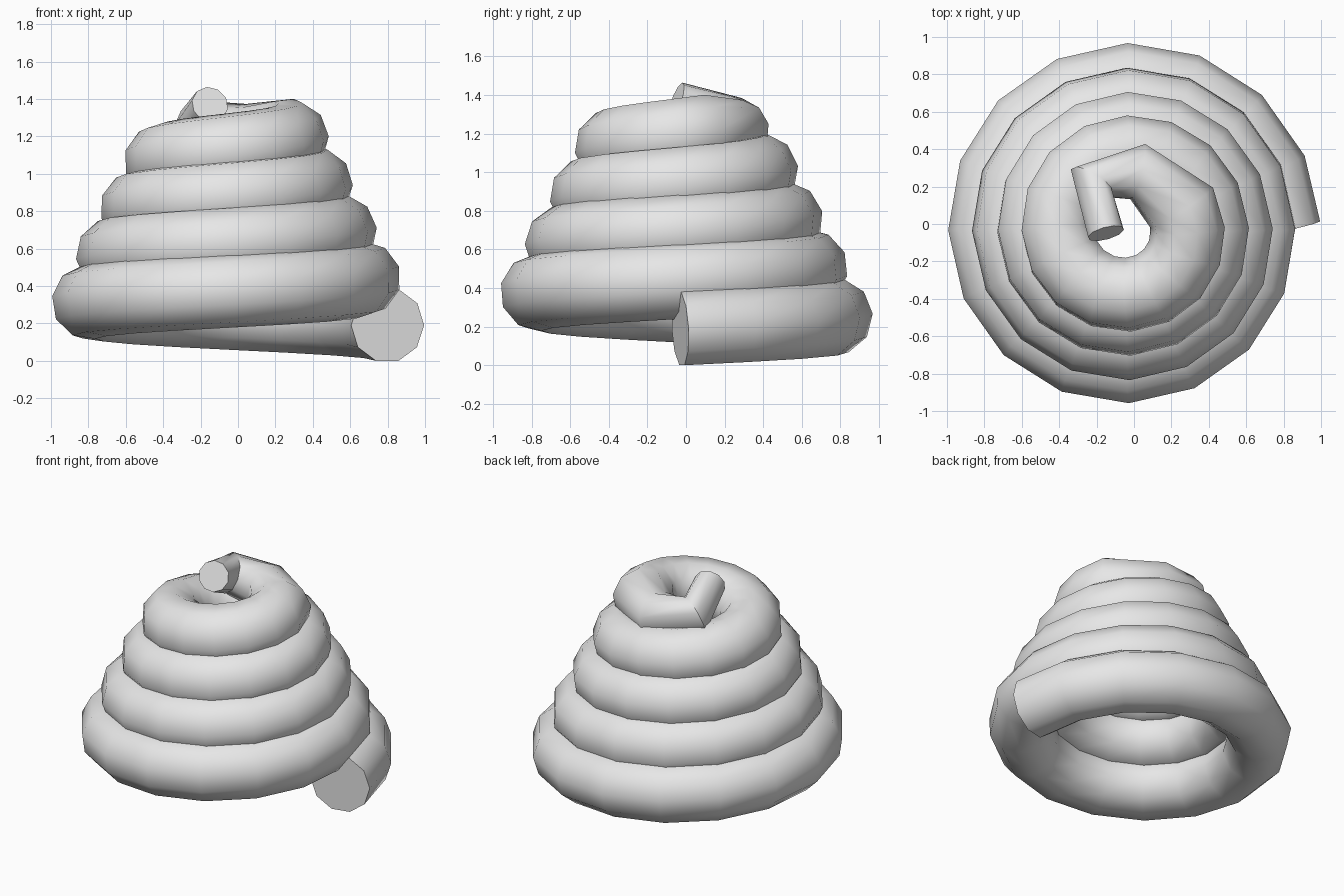
import bpy
from math import cos, sin, pi, radians

cube = bpy.data.objects.get("Cube")
if cube:
    bpy.data.objects.remove(cube, do_unlink=True)

STEPS = 16          # segments per turn
CENTRE = -0.03      # spiral axis, in both x and y
TUBE = 0.2


def coil_point(i):
    """Point on the rising, narrowing spiral, with its radius factor."""
    turn = i / STEPS
    angle = 2 * pi * turn
    r = 0.83 - 0.1285 * turn
    return (CENTRE + r * cos(angle), CENTRE + r * sin(angle), 0.19 + 0.25 * turn, 1.0)


# Path: four turns, then a tapered tail folded forward over the top
path = [coil_point(i) for i in range(4 * STEPS + 2)]
path += [(0.02, 0.28, 1.22, 0.78), (-0.225, 0.225, 1.27, 0.66), (-0.15, -0.05, 1.37, 0.5)]

# Ten-sided tube swept along the path
curve = bpy.data.curves.new("coiled_tube", "CURVE")
curve.dimensions = "3D"
curve.bevel_depth = TUBE
curve.bevel_resolution = 3
curve.use_fill_caps = True
spline = curve.splines.new("POLY")
spline.points.add(len(path) - 1)
for point, (x, y, z, size) in zip(spline.points, path):
    point.co = (x, y, z, 1)
    point.radius = size

tube = bpy.data.objects.new("coiled_tube", curve)
bpy.context.collection.objects.link(tube)
bpy.ops.object.select_all(action="DESELECT")
tube.select_set(True)
bpy.context.view_layer.objects.active = tube
bpy.ops.object.convert(target="MESH")
tube = bpy.context.view_layer.objects.active

# Rest the lowest point on the ground
low = min(v.co.z for v in tube.data.vertices)
for v in tube.data.vertices:
    v.co.z -= low

# Plain grey surface, smooth round the tube with crisp end caps
grey = bpy.data.materials.new("light_grey")
grey.use_nodes = True
colour = (0.8, 0.8, 0.8, 1)
grey.diffuse_color = colour
grey.node_tree.nodes["Principled BSDF"].inputs["Base Color"].default_value = colour
tube.data.materials.clear()
tube.data.materials.append(grey)
bpy.ops.object.shade_smooth_by_angle(angle=radians(50))
